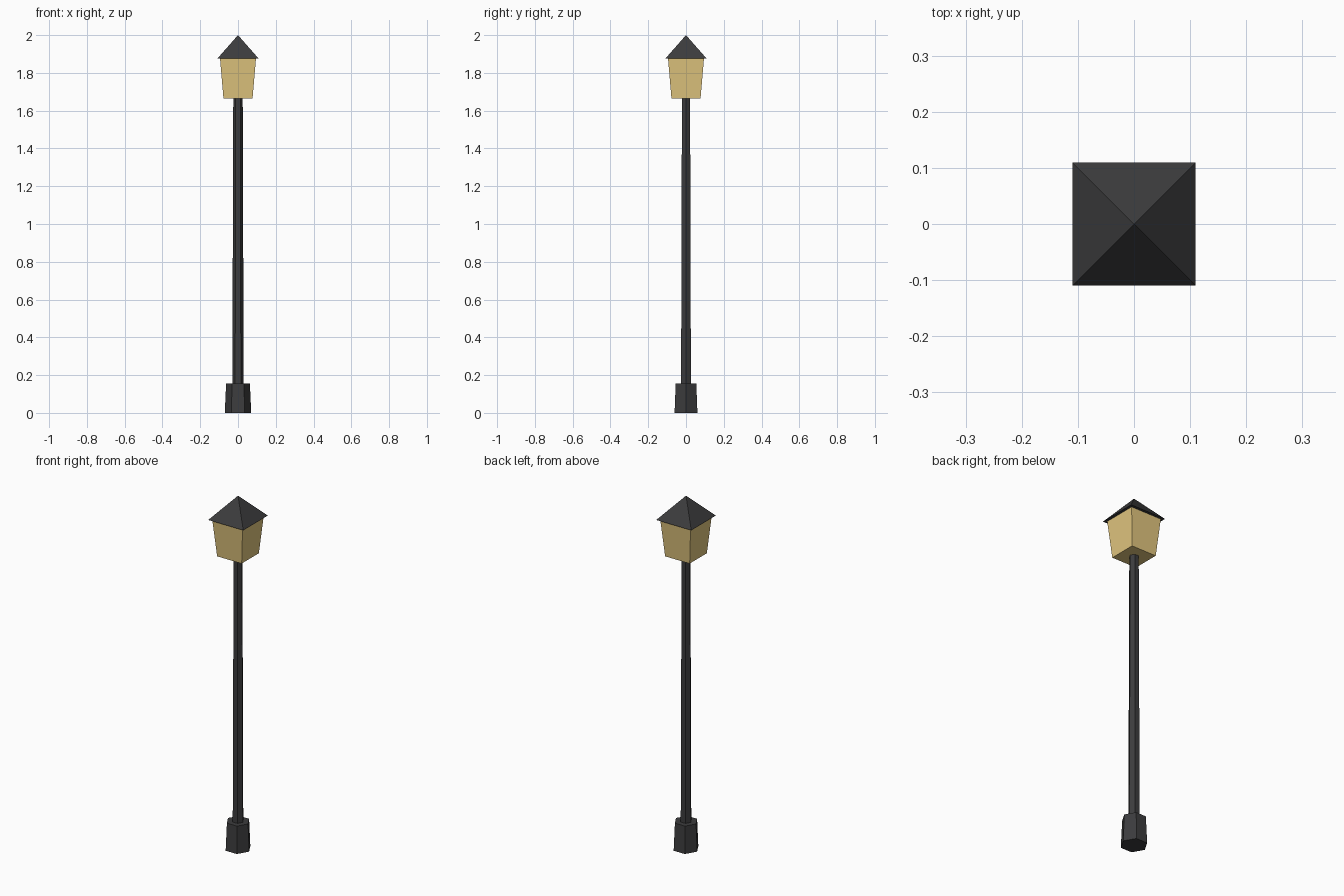
import bpy, bmesh, math

if "Cube" in bpy.data.objects:
    bpy.data.objects.remove(bpy.data.objects["Cube"])


def material(name, rgb):
    m = bpy.data.materials.new(name)
    m.diffuse_color = (*rgb, 1.0)
    m.use_nodes = True
    m.node_tree.nodes["Principled BSDF"].inputs["Base Color"].default_value = m.diffuse_color
    return m


def frustum(name, sides, r0, r1, z0, z1, mat, start=0.0):
    """Closed tapered prism; first corner at angle `start` from +x, r1 = 0 makes a point."""
    bm = bmesh.new()
    angles = [start + 2 * math.pi * i / sides for i in range(sides)]

    def ring(r, z):
        return [bm.verts.new((r * math.cos(a), r * math.sin(a), z)) for a in angles]

    low = ring(r0, z0)
    high = ring(r1, z1) if r1 > 0 else [bm.verts.new((0, 0, z1))]
    bm.faces.new(low[::-1])
    if r1 > 0:
        bm.faces.new(high)
    for i in range(sides):
        j = (i + 1) % sides
        top = [high[j], high[i]] if r1 > 0 else high
        bm.faces.new([low[i], low[j]] + top)
    mesh = bpy.data.meshes.new(name)
    bm.to_mesh(mesh)
    bm.free()
    mesh.materials.append(mat)
    obj = bpy.data.objects.new(name, mesh)
    bpy.context.collection.objects.link(obj)
    return obj


iron = material("dark_iron", (0.045, 0.045, 0.047))
glass = material("warm_glass", (0.75, 0.56, 0.21))
SQ, DIAG = math.sqrt(2), math.pi / 4

# Hexagonal foot and slender hexagonal pole
frustum("foot", 6, 0.07, 0.063, 0.0, 0.155, iron)
frustum("pole", 6, 0.03, 0.025, 0.155, 1.665, iron)

# Square lantern flaring upward, with an overhanging pyramid roof
frustum("lantern", 4, 0.077 * SQ, 0.095 * SQ, 1.665, 1.875, glass, DIAG)
frustum("roof", 4, 0.11 * SQ, 0.0, 1.875, 2.0, iron, DIAG)
